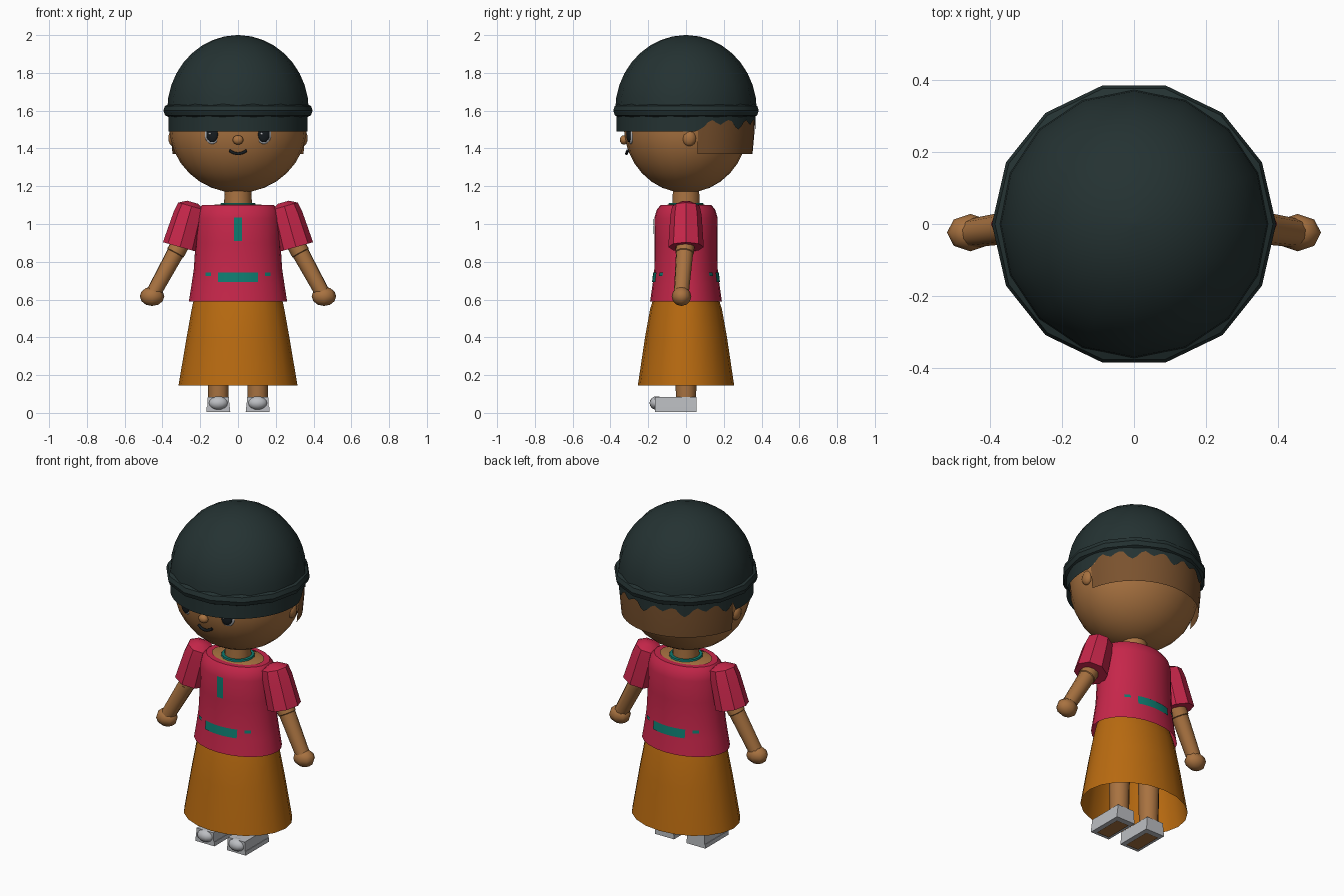
import bpy, bmesh, math
from mathutils import Vector

old = bpy.data.objects.get("Cube")
if old:
    bpy.data.objects.remove(old, do_unlink=True)


def material(name, *srgb):
    lin = [((c / 255 + 0.055) / 1.055) ** 2.4 for c in srgb] + [1]
    m = bpy.data.materials.new(name)
    m.use_nodes = True
    m.diffuse_color = lin
    m.node_tree.nodes["Principled BSDF"].inputs["Base Color"].default_value = lin
    return m


SKIN = material("skin", 168, 114, 64)
HAT = material("dark hat", 36, 50, 50)
HAIR = material("brown hair", 122, 82, 46)
RED = material("red cloth", 198, 38, 74)
ORANGE = material("orange cloth", 184, 106, 16)
TEAL = material("teal trim", 14, 124, 112)
SHOE = material("shoe grey", 188, 190, 194)
BLACK = material("eye black", 22, 28, 32)


def finish(name, bm, mat, angle=40):
    mesh = bpy.data.meshes.new(name)
    bm.to_mesh(mesh)
    bm.free()
    mesh.materials.append(mat)
    ob = bpy.data.objects.new(name, mesh)
    bpy.context.collection.objects.link(ob)
    bpy.ops.object.select_all(action='DESELECT')
    ob.select_set(True)
    bpy.context.view_layer.objects.active = ob
    bpy.ops.object.shade_smooth_by_angle(angle=math.radians(angle))
    return ob


def grid(name, rows, mat, closed=False, caps=(False, False)):
    """Skin rows of points into a surface, optionally closed and capped."""
    bm = bmesh.new()
    vs = [[bm.verts.new(p) for p in row] for row in rows]
    n = len(rows[0])
    for a, b in zip(vs, vs[1:]):
        for i in range(n if closed else n - 1):
            j = (i + 1) % n
            bm.faces.new((a[i], a[j], b[j], b[i]))
    if caps[0]:
        bm.faces.new(vs[0][::-1])
    if caps[1]:
        bm.faces.new(vs[-1])
    return finish(name, bm, mat)


def loft(name, rings, mat, n=16, caps=(False, False), turn=0.0):
    """Stack elliptical rings given as (z, rx, ry)."""
    angs = [turn + 2 * math.pi * i / n for i in range(n)]
    rows = [[(rx * math.cos(a), ry * math.sin(a), z) for a in angs] for z, rx, ry in rings]
    return grid(name, rows, mat, True, caps)


def ball(name, centre, size, mat, u=16, v=10, yaw=0.0):
    bm = bmesh.new()
    bmesh.ops.create_uvsphere(bm, u_segments=u, v_segments=v, radius=1)
    bmesh.ops.scale(bm, vec=size, verts=bm.verts)
    ob = finish(name, bm, mat, 60)
    ob.location = centre
    ob.rotation_euler.z = yaw
    return ob


def limb(name, start, end, profile, mat, n=10):
    """Tapered tube; profile holds (fraction along, radius)."""
    start, end = Vector(start), Vector(end)
    axis = end - start
    ob = loft(name, [(t * axis.length, r, r) for t, r in profile], mat, n, (True, True))
    ob.location = start
    ob.rotation_euler = axis.to_track_quat('Z', 'Y').to_euler()
    return ob


# Head and face
ball("head", (0, 0, 1.52), (0.365, 0.33, 0.355), SKIN, 24, 16)
ball("nose", (0, -0.328, 1.445), (0.03, 0.022, 0.025), SKIN, 10, 8)
for side, s in (("left", 1), ("right", -1)):
    ball(side + "_ear", (s * 0.345, 0.017, 1.455), (0.025, 0.038, 0.043), SKIN, 10, 8)
    ball(side + "_eye", (s * 0.137, -0.292, 1.475), (0.041, 0.012, 0.052), SHOE, yaw=s * 0.25)
    ball(side + "_pupil", (s * 0.137, -0.302, 1.475), (0.032, 0.012, 0.042), BLACK, yaw=s * 0.25)
    ball(side + "_eye_glint", (s * 0.137 - 0.012, -0.315, 1.478), (0.006, 0.003, 0.006), SHOE, 8, 6)

curve = bpy.data.curves.new("mouth", 'CURVE')
curve.dimensions = '3D'
curve.bevel_depth = 0.008
curve.bevel_resolution = 1
curve.use_fill_caps = True
spline = curve.splines.new('POLY')
spline.points.add(6)
for i, p in enumerate(spline.points):
    t = i / 3 - 1
    p.co = (0.045 * t, -0.315 + 0.006 * t * t, 1.372 + 0.017 * t * t, 1)
curve.materials.append(BLACK)
bpy.context.collection.objects.link(bpy.data.objects.new("mouth", curve))

# Hat: dome, rolled brim and a band with a ragged back edge
dome = [(1.6 + 0.4 * math.sin(t), 0.375 * math.cos(t), 0.375 * math.cos(t))
        for t in [i * math.pi / 18.2 for i in range(10)]]
loft("hat_dome", dome, HAT, 16, (False, True))
brim = [(1.6 + 0.035 * math.sin(t), 0.366 + 0.029 * math.cos(t), 0.366 + 0.029 * math.cos(t))
        for t in [i * math.pi / 4 for i in range(9)]]
loft("hat_brim", brim, HAT, 14)

DRIP = (1.55, 1.545, 1.515, 1.50, 1.515, 1.54, 1.55, 1.535, 1.525, 1.54)
rows = [[], []]
for i in range(97):
    a = 2 * math.pi * i / 96
    x, y = 0.368 * math.cos(a), 0.368 * math.sin(a)
    low = 1.49 if y < 0.06 else DRIP[i % len(DRIP)]
    rows[0].append((x, y, low))
    rows[1].append((x, y, 1.6))
grid("hat_band", rows, HAT)

# Cropped hair around the back of the head
arc = [math.radians(10 + 160 * i / 20) for i in range(21)]
grid("back_hair", [[(r * math.cos(a), r * math.sin(a), z) for a in arc]
                   for z, r in ((1.37, 0.352), (1.48, 0.362), (1.6, 0.364))], HAIR)

# Neck, upper chest and collar
loft("neck", [(1.06, 0.075, 0.075), (1.22, 0.07, 0.07)], SKIN, 14)
loft("upper_chest", [(1.0, 0.18, 0.12), (1.09, 0.175, 0.12), (1.103, 0.12, 0.095)],
     SKIN, 16, (False, True))
loft("collar", [(1.095, 0.095, 0.095), (1.112, 0.09, 0.09), (1.112, 0.072, 0.072)], TEAL, 16)

# Shirt
SHIRT = [(0.59, 0.26, 0.19), (0.68, 0.246, 0.177), (0.76, 0.234, 0.168), (0.9, 0.225, 0.166),
         (1.03, 0.222, 0.168), (1.075, 0.212, 0.155), (1.1, 0.19, 0.135), (1.1, 0.155, 0.105)]
loft("shirt", SHIRT, RED, 24)


def shirt_patch(name, x0, x1, z0, z1, face):
    """Thin trim that follows the shirt front (-1) or back (1)."""
    rows = []
    for k in range(4):
        z = z0 + (z1 - z0) * k / 3
        lo, hi = next((a, b) for a, b in zip(SHIRT, SHIRT[1:]) if a[0] <= z <= b[0])
        t = (z - lo[0]) / (hi[0] - lo[0])
        rx, ry = [lo[c] + (hi[c] - lo[c]) * t + 0.004 for c in (1, 2)]
        xs = [x0 + (x1 - x0) * i / 8 for i in range(9)][::-face]
        rows.append([(x, face * ry * math.sqrt(1 - (x / rx) ** 2), z) for x in xs])
    return grid(name, rows, TEAL)


shirt_patch("button_strip", -0.02, 0.02, 0.91, 1.035, -1)
for where, f in (("front", -1), ("back", 1)):
    shirt_patch(where + "_belt", -0.105, 0.105, 0.692, 0.742, f)
    for side, s in (("left", 1), ("right", -1)):
        x0, x1 = sorted((s * 0.142, s * 0.172))
        shirt_patch(f"{where}_{side}_belt_end", x0, x1, 0.725, 0.742, f)

# Open skirt
loft("skirt", [(0.145, 0.315, 0.255), (0.4, 0.272, 0.217), (0.55, 0.245, 0.19),
               (0.62, 0.23, 0.168)], ORANGE, 20)

# Arms, legs and shoes
for side, s in (("left", 1), ("right", -1)):
    limb(side + "_sleeve", (s * 0.24, 0, 1.115), (s * 0.307, 0, 0.878),
         [(0, 0.03), (0.09, 0.073), (0.3, 0.083), (1, 0.094)], RED, 8)
    limb(side + "_arm", (s * 0.28, 0, 0.94), (s * 0.45, -0.025, 0.63),
         [(0, 0.05), (0.3, 0.05), (0.31, 0.046), (1, 0.04)], SKIN)
    ball(side + "_hand", (s * 0.455, -0.024, 0.617), (0.065, 0.052, 0.051), SKIN, 8, 6)
    x = s * 0.104
    limb(side + "_leg", (x, 0, 0.6), (x, 0, 0.06), [(0, 0.065), (1, 0.053)], SKIN, 12)
    for part, z0, z1, w0, w1 in (("sole", 0.006, 0.03, 0.063, 0.062),
                                 ("shoe", 0.03, 0.085, 0.059, 0.056)):
        grid(f"{side}_{part}", [[(x - w, -0.165, z), (x + w, -0.165, z),
                                 (x + w, 0.055, z), (x - w, 0.055, z)]
                                for z, w in ((z0, w0), (z1, w1))], SHOE, True, (True, True))
    ball(side + "_toe", (x, -0.155, 0.052), (0.052, 0.038, 0.036), SHOE, 14, 8)
    grid(side + "_sole_pad", [[(x - 0.042, y, z), (x + 0.042, y, z)]
                              for y, z in ((0.03, 0.0), (-0.14, 0.0))], SKIN)
